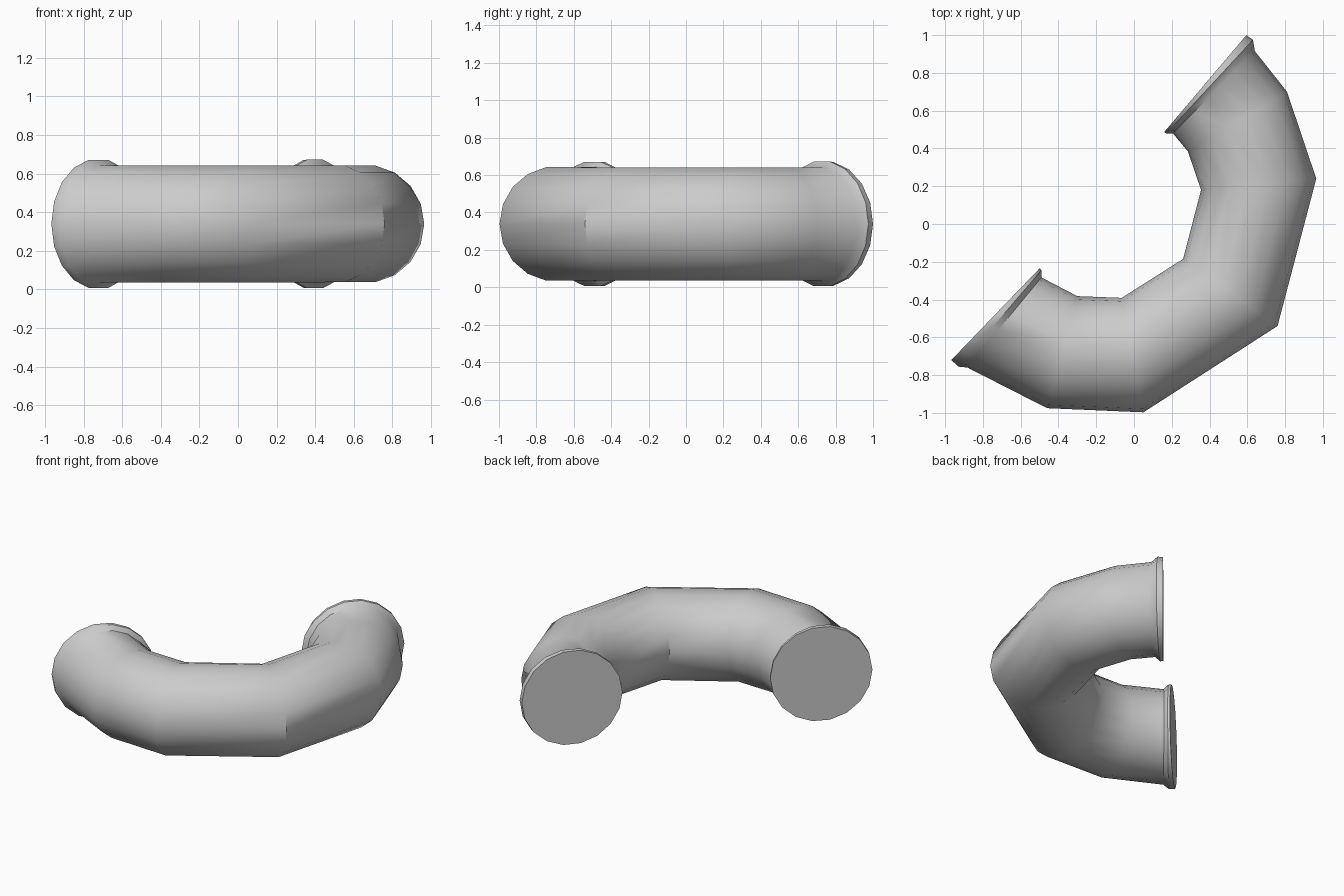
import bpy, bmesh, math
from mathutils import Vector

if "Cube" in bpy.data.objects:
    bpy.data.objects.remove(bpy.data.objects["Cube"])

SIDES = 18
MID_Z = 0.339

def loft(name, rings, caps):
    """Skin circular rings, each given by its outer and inner point seen from above."""
    bm = bmesh.new()
    loops = []
    for ox, oy, ix, iy in rings:
        c = Vector(((ox + ix) / 2, (oy + iy) / 2, MID_Z))
        half = Vector(((ox - ix) / 2, (oy - iy) / 2, 0))
        up = Vector((0, 0, half.length))
        loops.append([bm.verts.new(c + half * math.cos(a) + up * math.sin(a))
                      for a in (2 * math.pi * i / SIDES for i in range(SIDES))])
    for a, b in zip(loops, loops[1:]):
        for i in range(SIDES):
            j = (i + 1) % SIDES
            bm.faces.new((a[i], a[j], b[j], b[i]))
    if caps:
        bm.faces.new(loops[0])
        bm.faces.new(loops[-1])
    bmesh.ops.recalc_face_normals(bm, faces=bm.faces)
    mesh = bpy.data.meshes.new(name)
    bm.to_mesh(mesh)
    bm.free()
    ob = bpy.data.objects.new(name, mesh)
    bpy.context.collection.objects.link(ob)
    bpy.ops.object.select_all(action='DESELECT')
    ob.select_set(True)
    bpy.context.view_layer.objects.active = ob
    bpy.ops.object.shade_smooth_by_angle(angle=math.radians(40))
    return ob

# Flanged left end, bend, flanged right end as one continuous skin
left_flange = [(-0.967, -0.72, -0.50, -0.235), (-0.93, -0.755, -0.49, -0.245)]
bend = [(-0.882, -0.76, -0.49, -0.283),
        (-0.46, -0.975, -0.30, -0.382),
        (0.05, -0.997, -0.065, -0.391),
        (0.76, -0.54, 0.26, -0.185),
        (0.965, 0.24, 0.355, 0.18),
        (0.81, 0.70, 0.285, 0.385),
        (0.64, 0.915, 0.206, 0.48)]
right_flange = [(0.63, 0.975, 0.17, 0.479), (0.595, 1.0, 0.16, 0.487)]

loft("pipe_bend", left_flange + bend + right_flange, True)
